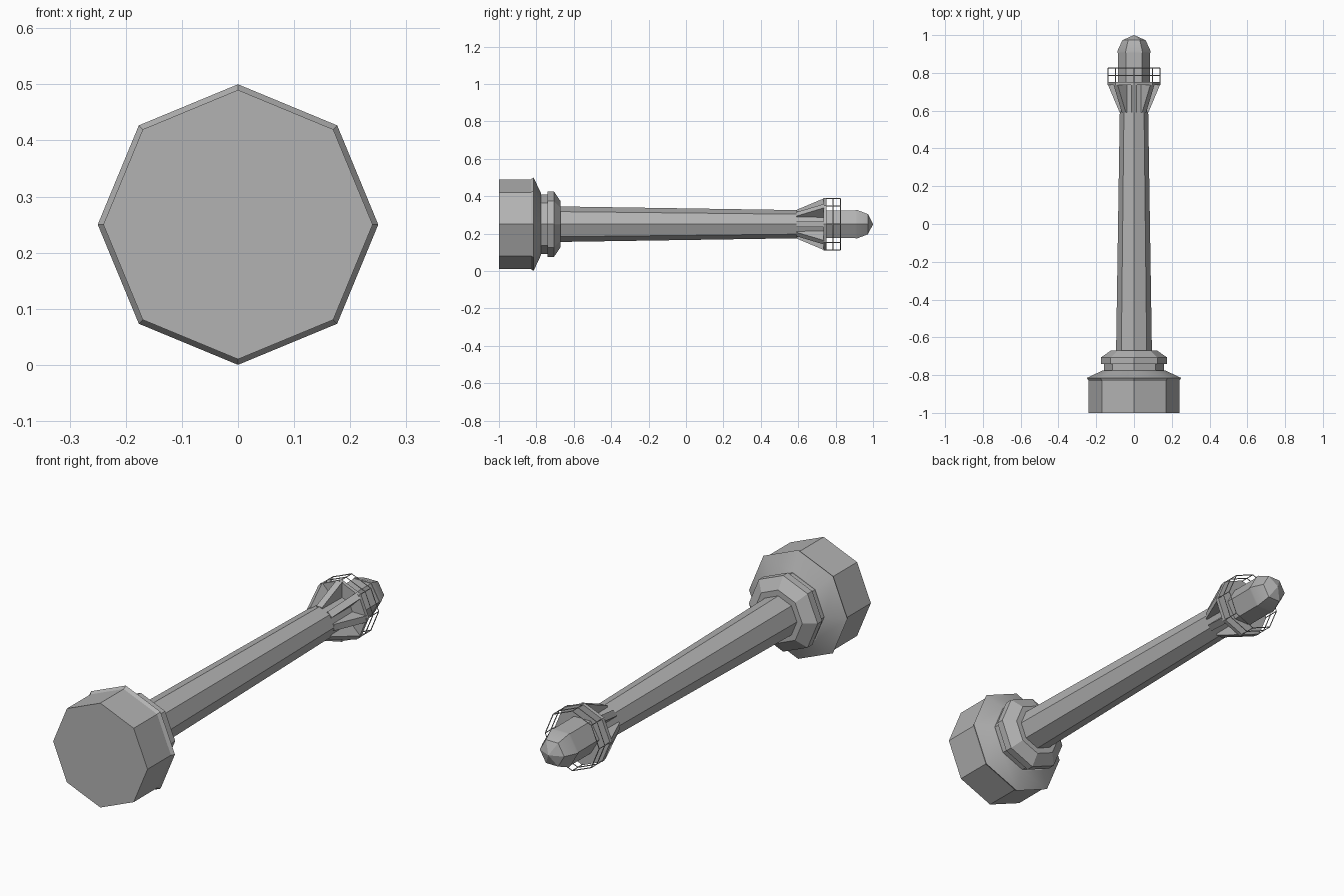
import bpy, bmesh
from math import sin, cos, tau, radians

cube = bpy.data.objects.get("Cube")
if cube:
    bpy.data.objects.remove(cube)

AXIS_Z = 0.25
grey = bpy.data.materials.new("stone_grey")
grey.use_nodes = True
colour = (0.45, 0.45, 0.45, 1)
grey.diffuse_color = colour
grey.node_tree.nodes["Principled BSDF"].inputs["Base Color"].default_value = colour


def at(angle, r, y, side=0):
    """Point around the tower axis, optionally shifted sideways."""
    return (r * cos(angle) - side * sin(angle), y,
            AXIS_Z + r * sin(angle) + side * cos(angle))


def finish(name, bm):
    bmesh.ops.recalc_face_normals(bm, faces=bm.faces)
    mesh = bpy.data.meshes.new(name)
    bm.to_mesh(mesh)
    bm.free()
    mesh.materials.append(grey)
    ob = bpy.data.objects.new(name, mesh)
    bpy.context.collection.objects.link(ob)
    bpy.ops.object.select_all(action='DESELECT')
    ob.select_set(True)
    bpy.context.view_layer.objects.active = ob
    bpy.ops.object.shade_smooth_by_angle(angle=radians(22))
    return ob


def turned(name, profile, sides=8):
    """Faceted solid from (y, radius) steps along the axis."""
    bm = bmesh.new()
    rings = [[bm.verts.new(at(tau * i / sides, r, y)) for i in range(sides)]
             for y, r in profile]
    for a, b in zip(rings, rings[1:]):
        for i in range(sides):
            j = (i + 1) % sides
            bm.faces.new((a[i], a[j], b[j], b[i]))
    bm.faces.new(rings[0])
    bm.faces.new(rings[-1])
    bmesh.ops.remove_doubles(bm, verts=bm.verts, dist=0.0005)
    return finish(name, bm)


# Foundation, stepped collar, tapering shaft
turned("foundation", [(-1, 0.24), (-0.83, 0.24), (-0.815, 0.25), (-0.775, 0.165)])
turned("collar", [(-0.78, 0.16), (-0.74, 0.16), (-0.74, 0.175),
                  (-0.706, 0.175), (-0.67, 0.122)])
turned("shaft", [(-0.68, 0.095), (0.74, 0.073)])

# Gallery deck and its brackets
turned("gallery_deck", [(0.735, 0.14), (0.752, 0.14)])
bm = bmesh.new()
for k in range(8):
    outline = [(0.59, 0.06), (0.59, 0.076), (0.737, 0.138), (0.737, 0.06)]
    left, right = [[bm.verts.new(at(tau * k / 8, r, y, s)) for y, r in outline]
                   for s in (-0.015, 0.015)]
    bm.faces.new(left)
    bm.faces.new(right)
    for i in range(4):
        j = (i + 1) % 4
        bm.faces.new((left[i], left[j], right[j], right[i]))
finish("gallery_brackets", bm)

# Six-sided lantern room and roof
turned("lantern_room", [(0.75, 0.085), (0.91, 0.085)], 6)
turned("lantern_roof", [(0.905, 0.088), (0.915, 0.088), (0.973, 0.062), (1, 0.0001)], 6)

# Railing: two rails and eight posts
rail = bpy.data.curves.new("gallery_railing", 'CURVE')
rail.dimensions = '3D'
rail.bevel_depth = 0.0025
rail.bevel_resolution = 0
rail.use_fill_caps = True
rail.materials.append(grey)


def bar(points, closed=False):
    spline = rail.splines.new('POLY')
    spline.points.add(len(points) - 1)
    for p, co in zip(spline.points, points):
        p.co = (*co, 1)
    spline.use_cyclic_u = closed


for y in (0.785, 0.826):
    bar([at(tau * k / 8, 0.137, y) for k in range(8)], True)
for k in range(8):
    bar([at(tau * k / 8, 0.137, y) for y in (0.75, 0.826)])
bpy.context.collection.objects.link(bpy.data.objects.new("gallery_railing", rail))
